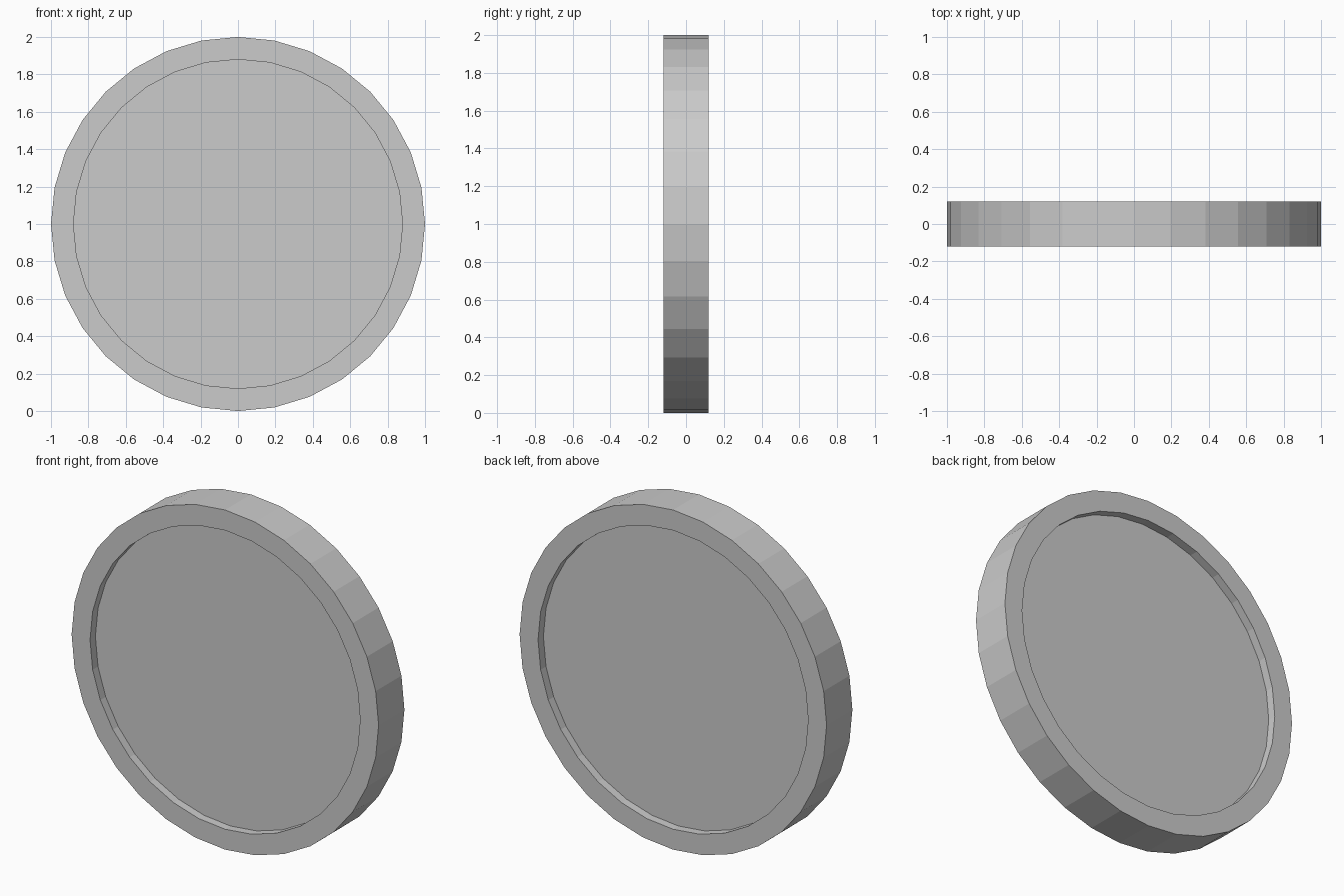
import bpy, bmesh
from math import pi
from mathutils import Matrix

if "Cube" in bpy.data.objects:
    bpy.data.objects.remove(bpy.data.objects["Cube"])

SIDES = 32
RADIUS, INNER = 1.0, 0.88
HALF, RECESS = 0.12, 0.05

# Upright flat-shaded disc, axis along y, resting on z = 0
bm = bmesh.new()
bmesh.ops.create_cone(bm, cap_ends=True, segments=SIDES,
                      radius1=RADIUS, radius2=RADIUS, depth=2 * HALF,
                      matrix=Matrix.Translation((0, 0, RADIUS)) @ Matrix.Rotation(pi / 2, 4, 'X'))

# Raised rim: inset each cap, then push a recessed face inward
caps = [f for f in bm.faces if len(f.verts) == SIDES]
for cap in caps:
    bm.normal_update()
    normal = cap.normal.copy()
    centre = cap.calc_center_median()
    for radius, depth in ((INNER, 0.0), (INNER, RECESS)):
        cap = bmesh.ops.extrude_discrete_faces(bm, faces=[cap])["faces"][0]
        for v in cap.verts:
            d = v.co - centre
            d -= normal * d.dot(normal)
            v.co = centre + d.normalized() * radius - normal * depth

bmesh.ops.recalc_face_normals(bm, faces=bm.faces)
mesh = bpy.data.meshes.new("rimmed_disc")
bm.to_mesh(mesh)
bm.free()
disc = bpy.data.objects.new("rimmed_disc", mesh)
bpy.context.collection.objects.link(disc)
